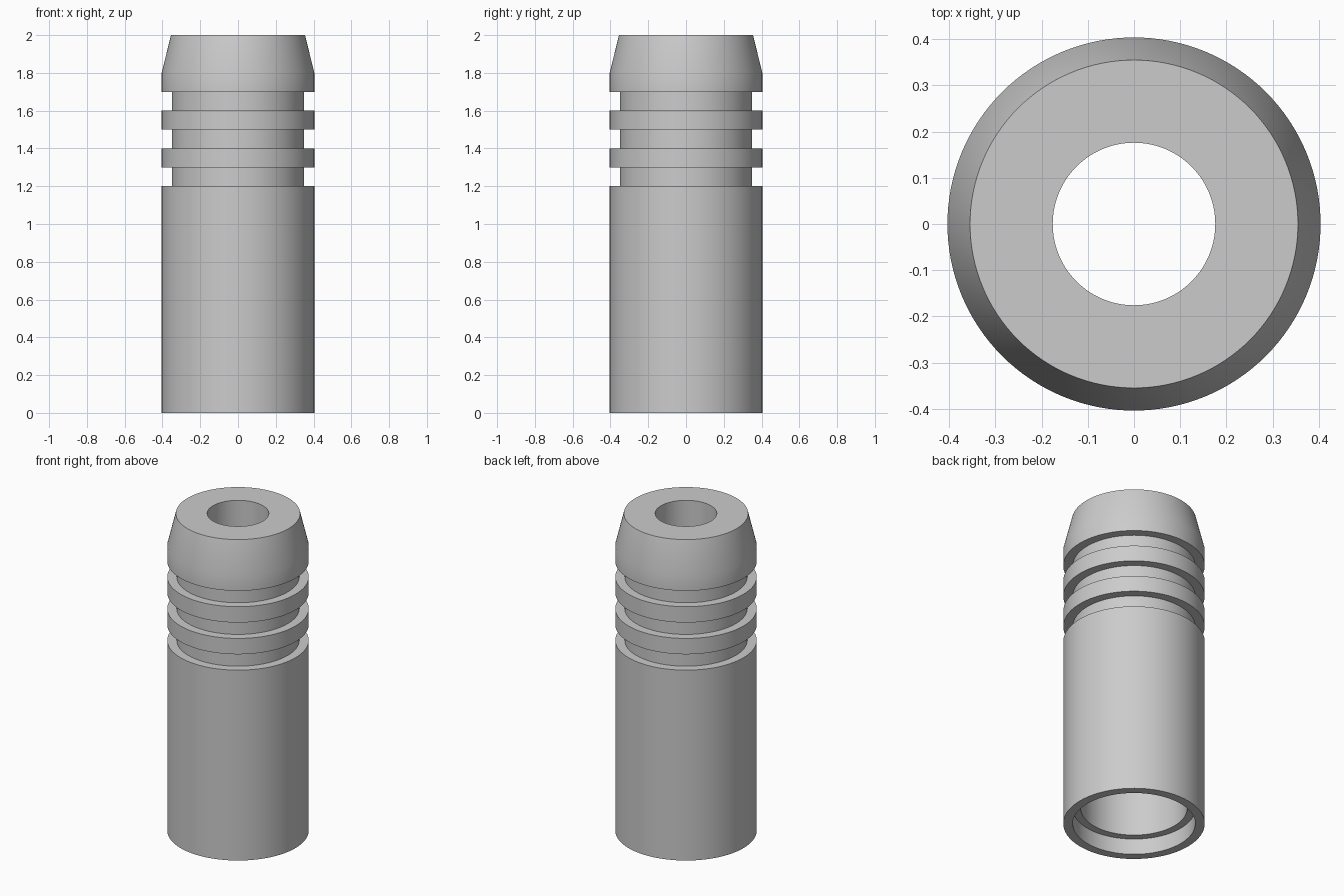
import bpy, bmesh, math

if "Cube" in bpy.data.objects:
    bpy.data.objects.remove(bpy.data.objects["Cube"])

SEGMENTS = 128
R_OUT, R_GROOVE, R_TIP = 0.404, 0.35, 0.355
R_HOLE, R_BORE, R_RECESS = 0.176, 0.304, 0.35

# Closed (radius, height) profile: outer wall going up
profile = [(R_RECESS, 0.0), (R_OUT, 0.0)]
for z in (1.2, 1.4, 1.6):  # three square grooves
    profile += [(R_OUT, z), (R_GROOVE, z), (R_GROOVE, z + 0.1), (R_OUT, z + 0.1)]
# Tapered tip, then the stepped bore going back down
profile += [(R_OUT, 1.8), (R_TIP, 2.0), (R_HOLE, 2.0),
            (R_HOLE, 1.2), (R_BORE, 1.2), (R_BORE, 0.1), (R_RECESS, 0.1)]

# Revolve the profile into the sleeve
bm = bmesh.new()
rings = []
for i in range(SEGMENTS):
    a = math.tau * i / SEGMENTS
    rings.append([bm.verts.new((r * math.cos(a), r * math.sin(a), z)) for r, z in profile])
n = len(profile)
for i, ring in enumerate(rings):
    nxt = rings[(i + 1) % SEGMENTS]
    for j in range(n):
        k = (j + 1) % n
        bm.faces.new((ring[j], nxt[j], nxt[k], ring[k]))
bmesh.ops.recalc_face_normals(bm, faces=bm.faces)
mesh = bpy.data.meshes.new("grooved_sleeve")
bm.to_mesh(mesh)
bm.free()

sleeve = bpy.data.objects.new("grooved_sleeve", mesh)
bpy.context.collection.objects.link(sleeve)

# Plain grey finish
grey = bpy.data.materials.new("grey")
grey.diffuse_color = (0.6, 0.6, 0.6, 1.0)
grey.use_nodes = True
grey.node_tree.nodes["Principled BSDF"].inputs["Base Color"].default_value = grey.diffuse_color
mesh.materials.append(grey)

# Smooth walls, crisp steps; the shallow taper edge stays sharp at this angle
bpy.context.view_layer.objects.active = sleeve
sleeve.select_set(True)
bpy.ops.object.shade_smooth_by_angle(angle=math.radians(30))
